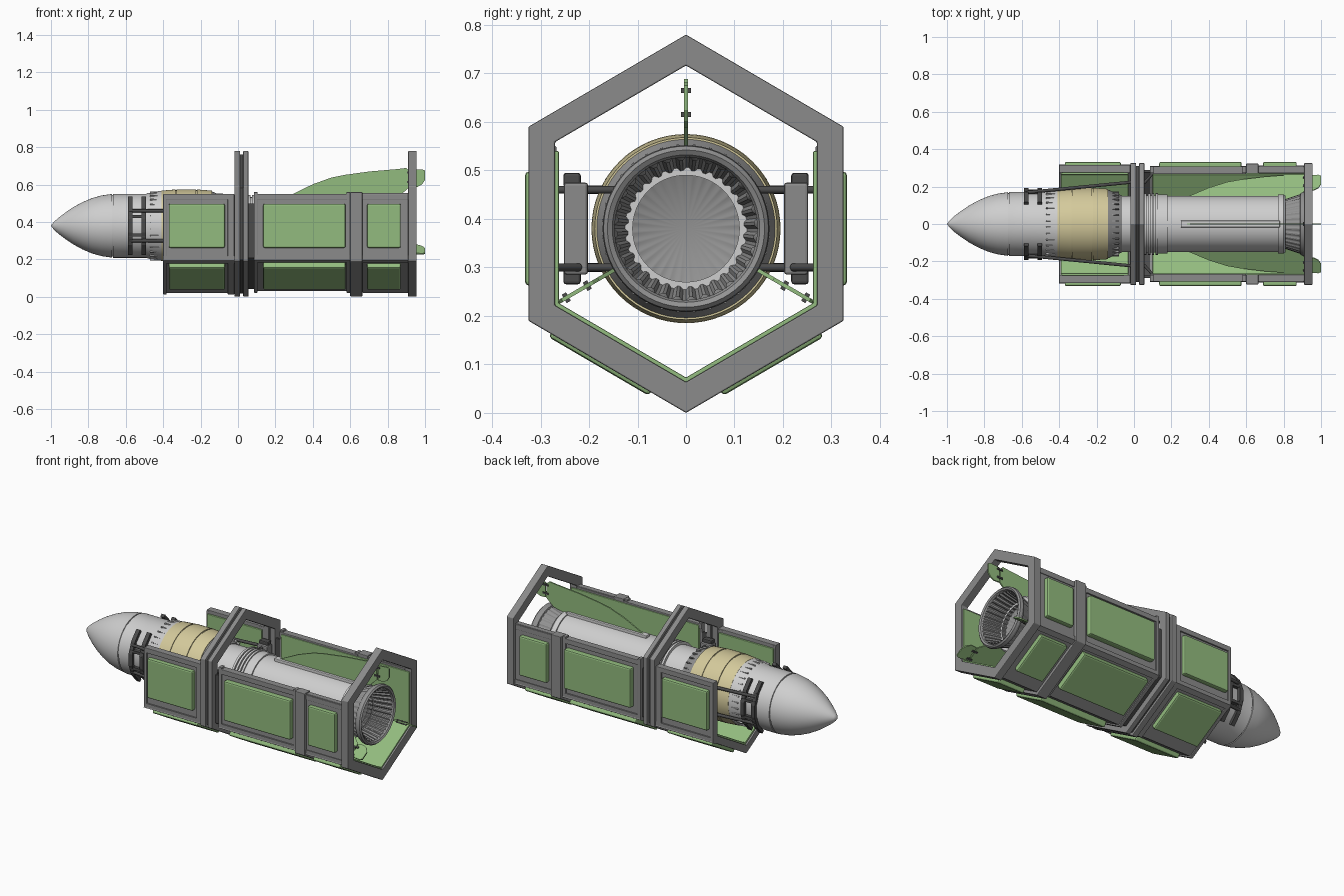
import bpy, bmesh, math
from mathutils import Matrix, Vector

if "Cube" in bpy.data.objects:
    bpy.data.objects.remove(bpy.data.objects["Cube"])

AX = 0.38                      # height of the rocket axis
SL = 0.19 / 0.325              # slope of the lower frame sides
ANG = math.atan(SL)


def mat(name, c):
    m = bpy.data.materials.new(name)
    m.diffuse_color = (*c, 1)
    m.use_nodes = True
    m.node_tree.nodes["Principled BSDF"].inputs["Base Color"].default_value = m.diffuse_color
    return m


GREY = mat("frame grey", (0.26, 0.26, 0.26))
LIGHT = mat("body light grey", (0.62, 0.62, 0.62))
MID = mat("nozzle grey", (0.29, 0.29, 0.29))
DARK = mat("bracket dark grey", (0.07, 0.07, 0.07))
GREEN = mat("panel green", (0.29, 0.50, 0.21))
TAN = mat("band tan", (0.66, 0.59, 0.33))


def finish(name, bm, m, smooth=None, bevel=0):
    bmesh.ops.recalc_face_normals(bm, faces=bm.faces)
    me = bpy.data.meshes.new(name)
    bm.to_mesh(me)
    bm.free()
    me.materials.append(m)
    if smooth:
        me.shade_smooth()
        me.set_sharp_from_angle(angle=math.radians(smooth))
    ob = bpy.data.objects.new(name, me)
    bpy.context.collection.objects.link(ob)
    if bevel:
        b = ob.modifiers.new("bevel", 'BEVEL')
        b.width, b.segments = bevel, 2
    return ob


def box(name, c, s, m, rot=0, bevel=0):
    """Box at c with size s, turned about the x axis."""
    bm = bmesh.new()
    M = Matrix.Translation(c) @ Matrix.Rotation(rot, 4, 'X') @ Matrix.Diagonal((*s, 1))
    bmesh.ops.create_cube(bm, size=1, matrix=M)
    return finish(name, bm, m, bevel=bevel)


def revolve(name, prof, m, segs=64, ripple=0):
    """Turn an (x, r) profile round the rocket axis; ripple pleats the surface."""
    bm = bmesh.new()
    rings = []
    for x, r in prof:
        if r < 1e-5:
            rings.append([bm.verts.new((x, 0, AX))] * segs)
            continue
        ring = []
        for i in range(segs):
            a = 2 * math.pi * i / segs
            q = r * (1 - ripple * (i % 4 > 1))
            ring.append(bm.verts.new((x, q * math.sin(a), AX + q * math.cos(a))))
        rings.append(ring)
    for p, q in zip(rings, rings[1:]):
        for i in range(segs):
            j = (i + 1) % segs
            vs = list(dict.fromkeys((p[i], p[j], q[j], q[i])))
            if len(vs) > 2:
                bm.faces.new(vs)
    return finish(name, bm, m, smooth=28)


def hex_pts(d, top=None):
    """Frame outline inset by d: open U when top is given, else closed hexagon."""
    y = 0.325 - d
    b = d / math.cos(ANG)
    low = [(-y, b + SL * y), (0, b), (y, b + SL * y)]
    if top:
        return [(-y, top)] + low + [(y, top)]
    return low + [(y, 0.78 - b - SL * y), (0, 0.78 - b), (-y, 0.78 - b - SL * y)]


def frame(name, x0, x1, d0, d1, m, top=None, bevel=0.003):
    bm = bmesh.new()
    o, n = hex_pts(d0, top), hex_pts(d1, top)
    V = [[bm.verts.new((x, *p)) for p in pts] for x, pts in ((x0, o), (x1, o), (x1, n), (x0, n))]
    N = len(o)
    for i in range(N - 1 if top else N):
        j = (i + 1) % N
        for k in range(4):
            a, b = V[k], V[(k + 1) % 4]
            bm.faces.new((a[i], a[j], b[j], b[i]))
    if top:
        for i in (0, -1):
            bm.faces.new([v[i] for v in V])
    return finish(name, bm, m, bevel=bevel)


def rod(name, a, b, r, m):
    a, b = Vector(a), Vector(b)
    bm = bmesh.new()
    M = Matrix.Translation((a + b) / 2) @ (b - a).to_track_quat('Z', 'Y').to_matrix().to_4x4()
    bmesh.ops.create_cone(bm, cap_ends=True, segments=10, radius1=r, radius2=r,
                          depth=(b - a).length, matrix=M)
    return finish(name, bm, m, smooth=40)


def radial(ob, a):
    """Turn a part modelled on top of the rocket by a about the rocket axis."""
    c = Matrix.Translation((0, 0, AX))
    ob.data.transform(c @ Matrix.Rotation(a, 4, 'X') @ c.inverted())


# Rocket body
revolve("nose_cone", [(-1, 0), (-0.985, 0.02), (-0.96, 0.043), (-0.92, 0.073), (-0.88, 0.1), (-0.83, 0.127),
                      (-0.78, 0.148), (-0.73, 0.162), (-0.675, 0.17), (-0.675, 0.165)], LIGHT)
revolve("forward_body", [(-0.675, 0.165), (-0.668, 0.165), (-0.668, 0.171), (-0.49, 0.171), (-0.48, 0.175),
                         (-0.405, 0.188), (-0.405, 0.15)], LIGHT)
revolve("tan_band", [(-0.41, 0.15), (-0.41, 0.188), (-0.335, 0.194), (-0.335, 0.190), (-0.328, 0.190),
                     (-0.328, 0.195), (-0.225, 0.195), (-0.225, 0.190), (-0.218, 0.190), (-0.218, 0.194),
                     (-0.14, 0.188), (-0.14, 0.15)], TAN)
revolve("taper_section", [(-0.14, 0.15), (-0.14, 0.184), (-0.065, 0.152), (-0.065, 0.14)], MID)
revolve("waist", [(-0.065, 0.14), (-0.065, 0.15), (0.055, 0.15), (0.055, 0.14)], LIGHT)
ribs = [(0.05, 0.14)]
for k in range(4):
    x = 0.055 + k * 0.02
    ribs += [(x, 0.153), (x, 0.165), (x + 0.013, 0.165), (x + 0.013, 0.153)]
revolve("ribbed_collar", ribs + [(0.14, 0.14)], LIGHT)
revolve("rear_body", [(0.128, 0.14), (0.128, 0.158), (0.18, 0.158), (0.18, 0.15), (0.77, 0.15), (0.77, 0.158),
                      (0.80, 0.158), (0.81, 0.15), (0.81, 0.11)], LIGHT)

# Small vanes round the flares
for i in range(32):
    a = 2 * math.pi * (i + 0.5) / 32
    radial(box("front_vane", (-0.445, 0, AX + 0.181), (0.05, 0.006, 0.008), LIGHT), a)
    radial(box("taper_vane", (-0.1, 0, AX + 0.168), (0.04, 0.006, 0.012), MID), a)

# Nozzle with outer petals, rolled lip and pleated inside
revolve("nozzle_petals", [(0.80, 0.13), (0.90, 0.163)], MID, 128, 0.025)
revolve("nozzle_lip", [(0.885, 0.15), (0.89, 0.165), (0.905, 0.172), (0.92, 0.170), (0.928, 0.162),
                       (0.922, 0.152), (0.91, 0.147), (0.885, 0.15)], MID)
revolve("nozzle_inside", [(0.915, 0.149), (0.86, 0.136), (0.78, 0.12), (0.74, 0)], MID, 128, 0.05)

# Three fins with spine, hinges and control tab
FIN = [(0.25, 0.15), (0.31, 0.178), (0.4, 0.222), (0.5, 0.258), (0.57, 0.272), (0.7, 0.29), (0.85, 0.303),
       (0.9, 0.309), (0.915, 0.295), (0.92, 0.21), (0.87, 0.165), (0.80, 0.15)]
TAB = [(0.925, 0.21), (0.925, 0.297), (0.985, 0.302), (1.0, 0.295), (1.0, 0.245), (0.985, 0.222), (0.96, 0.208)]
for a in (0, 2 * math.pi / 3, -2 * math.pi / 3):
    for name, pts, t in (("fin", FIN, 0.004), ("control_tab", TAB, 0.004)):
        bm = bmesh.new()
        f = bm.faces.new([bm.verts.new((x, -t, AX + r)) for x, r in pts])
        g = bmesh.ops.extrude_face_region(bm, geom=[f])
        bmesh.ops.translate(bm, vec=(0, 2 * t, 0), verts=[v for v in g['geom'] if isinstance(v, bmesh.types.BMVert)])
        radial(finish(name, bm, GREEN), a)
    radial(box("fin_spine", (0.515, 0, AX + 0.154), (0.53, 0.036, 0.022), LIGHT, bevel=0.004), a)
    for r in (0.235, 0.285):
        radial(box("fin_hinge", (0.922, 0, AX + r), (0.035, 0.02, 0.01), DARK), a)

# Hexagonal rings
frame("middle_ring_front", -0.02, 0.012, 0, 0.055, GREY)
frame("middle_ring_rear", 0.028, 0.055, 0, 0.055, GREY)
frame("middle_ring_core", 0.01, 0.03, 0.015, 0.05, DARK)
frame("rear_ring", 0.91, 0.955, 0, 0.055, GREY)

# Open cradle: shells, end ribs, collar and green lining
frame("front_shell", -0.40, -0.02, 0.018, 0.05, GREY, 0.54)
frame("front_end_rib", -0.40, -0.382, 0.010, 0.052, GREY, 0.545)
frame("front_rear_rib", -0.055, -0.02, 0.010, 0.052, GREY, 0.545)
frame("middle_shell", 0.085, 0.60, 0.026, 0.05, GREY, 0.55)
frame("middle_front_rib", 0.085, 0.105, 0.018, 0.052, GREY, 0.56)
frame("middle_rear_rib", 0.58, 0.60, 0.018, 0.052, GREY, 0.56)
frame("cradle_collar", 0.60, 0.665, 0.002, 0.055, GREY, 0.56)
frame("rear_shell", 0.665, 0.91, 0.018, 0.05, GREY, 0.555)
frame("gap_link", 0.05, 0.09, 0.035, 0.05, DARK, 0.5)
frame("front_lining", -0.39, -0.03, 0.049, 0.062, GREEN, 0.53)
frame("rear_lining", 0.10, 0.945, 0.049, 0.063, GREEN, 0.54)

# Top rails and corner rails, then raised panels on every cradle face
for s in (-1, 1):
    for x0, x1, d in ((-0.40, -0.02, 0.01), (0.085, 0.60, 0.018), (0.665, 0.91, 0.014)):
        y = 0.325 - d
        zc = d / math.cos(ANG) + SL * y
        xc, L = (x0 + x1) / 2, x1 - x0
        box("top_rail", (xc, s * (y - 0.02), 0.535), (L, 0.04, 0.03), GREY, bevel=0.003)
        box("corner_rail_upper", (xc, s * (y - 0.01), zc + 0.012), (L, 0.02, 0.024), GREY)
        box("corner_rail_lower", (xc, s * (y - 0.015), zc - 0.001), (L, 0.03, 0.02), GREY, s * ANG)
    for x0, x1 in ((-0.37, -0.07), (0.135, 0.575), (0.69, 0.87)):
        xc, L = (x0 + x1) / 2, x1 - x0
        box("side_panel", (xc, s * 0.313, 0.38), (L, 0.038, 0.235), GREEN, bevel=0.008)
        box("lower_panel", (xc, s * 0.1705 , SL * 0.1705 + 0.0125), (L, 0.24, 0.038), GREEN, s * ANG, 0.008)

# Holding arms: nose clamps, long rods and mounts on the middle ring
for s in (-1, 1):
    for x in (-0.575, -0.505):
        for k in range(-2, 3):
            a = math.radians(21 * k)
            box("clamp_segment", (x, s * 0.183 * math.cos(a), AX + 0.183 * math.sin(a)),
                (0.024, 0.018, 0.072), DARK, s * a)
    for z in (0.30, 0.46):
        box("clamp_link", (-0.54, s * 0.17, z + (0.03 if z < 0.4 else -0.03)), (0.09, 0.03, 0.016), DARK)
        rod("clamp_rod", (-0.58, s * 0.168, z), (0.0, s * 0.225, z), 0.009, DARK)
        rod("mount_bar", (0.015, s * 0.14, z), (0.015, s * 0.285, z), 0.008, DARK)
        box("mount_foot", (0.015, s * 0.235, 0.38 + (0.1 if z > 0.4 else -0.1)), (0.06, 0.036, 0.03), DARK, bevel=0.006)
    box("mount_plate", (0.015, s * 0.227, 0.38), (0.07, 0.05, 0.19), GREY, bevel=0.006)
    rod("ring_strut", (0.055, s * 0.22, 0.30), (0.10, s * 0.27, 0.30), 0.008, DARK)
